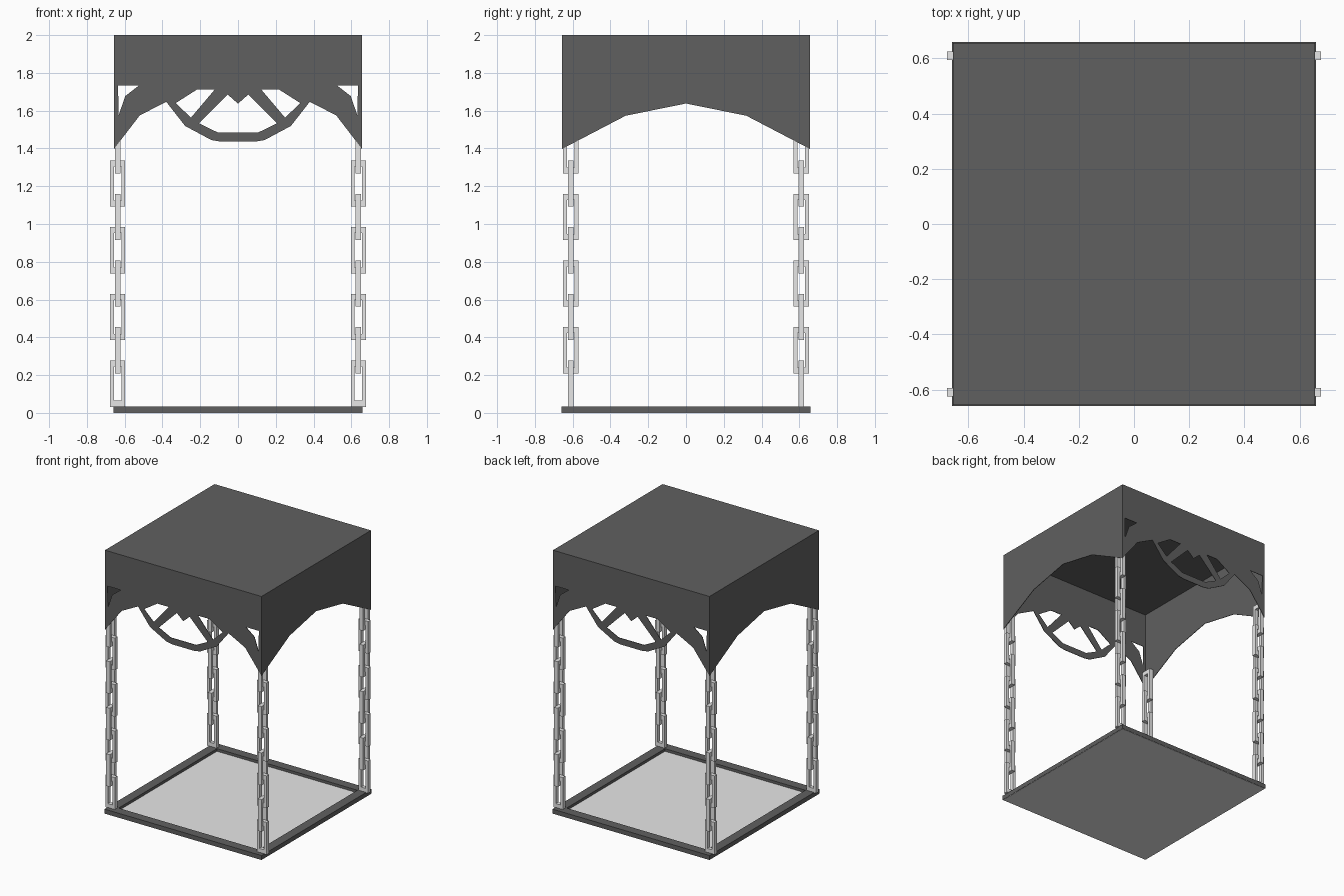
import bpy, bmesh, math
from mathutils import Matrix

cube = bpy.data.objects.get("Cube")
if cube:
    bpy.data.objects.remove(cube, do_unlink=True)


def material(name, value):
    m = bpy.data.materials.new(name)
    m.use_nodes = True
    color = (value, value, value, 1)
    m.diffuse_color = color
    m.node_tree.nodes["Principled BSDF"].inputs["Base Color"].default_value = color
    return m


dark = material("dark grey", 0.117)
light = material("light grey", 0.8)
HALF = 0.657      # half width of the canopy
THIN = 0.002      # half thickness of the panels


def add_object(name, mesh, mat, matrix=Matrix()):
    mesh.materials.clear()
    mesh.materials.append(mat)
    ob = bpy.data.objects.new(name, mesh)
    ob.matrix_world = matrix
    bpy.context.collection.objects.link(ob)
    return ob


def box(name, size, center, mat):
    bm = bmesh.new()
    bmesh.ops.create_cube(bm, size=1, matrix=Matrix.Translation(center) @ Matrix.Diagonal((*size, 1)))
    mesh = bpy.data.meshes.new(name)
    bm.to_mesh(mesh)
    bm.free()
    return add_object(name, mesh, mat)


def flat_shape(name, loops, depth):
    """Mesh of a flat outline with holes, thickened by depth on both sides."""
    curve = bpy.data.curves.new(name, "CURVE")
    curve.dimensions = "2D"
    curve.fill_mode = "BOTH"
    curve.extrude = depth
    for loop in loops:
        spline = curve.splines.new("POLY")
        spline.points.add(len(loop) - 1)
        for p, (x, y) in zip(spline.points, loop):
            p.co = (x, y, 0, 1)
        spline.use_cyclic_u = True
    ob = bpy.data.objects.new(name, curve)
    bpy.context.collection.objects.link(ob)
    mesh = bpy.data.meshes.new_from_object(ob.evaluated_get(bpy.context.evaluated_depsgraph_get()))
    bpy.data.objects.remove(ob)
    bpy.data.curves.remove(curve)
    bm = bmesh.new()
    bm.from_mesh(mesh)
    bmesh.ops.remove_doubles(bm, verts=bm.verts, dist=0.0001)
    bmesh.ops.recalc_face_normals(bm, faces=bm.faces)
    for f in bm.faces:
        f.smooth = False
    bm.to_mesh(mesh)
    bm.free()
    return mesh


def flip(points):
    return [(-x, z) for x, z in reversed(points)]


def mirrored(points):
    """Close a right half, running from the top down, with its left half."""
    return points + [(x, z) for x, z in flip(points) if x != 0]


# Fretwork panel: arched brackets and a spoked half wheel
outline = mirrored([(HALF, 2), (HALF, 1.397), (0.52, 1.575), (0.38, 1.647),
                    (0.28, 1.519), (0.14, 1.444), (0.09, 1.436)])
corner_hole = [(0.635, 1.733), (0.525, 1.733), (0.597, 1.677), (0.632, 1.575)]
side_hole = [(0.33, 1.64), (0.217, 1.712), (0.123, 1.712), (0.249, 1.563)]
middle_hole = mirrored([(0, 1.637), (0.054, 1.685), (0.206, 1.533), (0.106, 1.484)])
fretwork = flat_shape("fretwork_panel", [outline, corner_hole, flip(corner_hole), side_hole,
                                         flip(side_hole), middle_hole], THIN)

# Plain side panel with an arched lower edge
arch = flat_shape("side_panel", [mirrored([(HALF, 2), (HALF, 1.397), (0.32, 1.573), (0, 1.638)])], THIN)

# Canopy: four upright panels under a thin roof
upright = Matrix.Rotation(math.pi / 2, 4, "X")
for name, mesh, turn in (("front_panel", fretwork, 0), ("left_panel", arch, 1),
                         ("back_panel", fretwork, 2), ("right_panel", arch, 3)):
    place = (Matrix.Rotation(turn * math.pi / 2, 4, "Z")
             @ Matrix.Translation((0, -HALF + THIN, 0)) @ upright)
    add_object(name, mesh, dark, place)
box("roof", (2 * HALF, 2 * HALF, 0.004), (0, 0, 1.998), dark)

# Base: light floor, also seen from below, with a raised dark rim on its edge
BASE, RIM, LOW, TALL = 0.66, 0.07, 0.002, 0.035
box("floor", (2 * BASE - 0.004, 2 * BASE - 0.004, 0.015), (0, 0, 0.0075), light)
height, middle_z = TALL - LOW, (TALL + LOW) / 2
for s, y_side, x_side in ((-1, "front", "right"), (1, "back", "left")):
    middle = s * (BASE - RIM / 2)
    box(y_side + "_rim", (2 * BASE, RIM, height), (0, middle, middle_z), dark)
    box(x_side + "_rim", (RIM, 2 * (BASE - RIM), height), (middle, 0, middle_z), dark)

# Chains: rectangular links, every second one turned a quarter
W, H, BAR, END = 0.04, 0.1225, 0.021, 0.032
outer = [(W, H), (W, -H), (-W, -H), (-W, H)]
inner = [(W - BAR, H - END), (W - BAR, END - H), (BAR - W, END - H), (BAR - W, H - END)]
link = flat_shape("chain_link", [outer, inner], 0.015)
for x, x_name in ((-0.637, "right"), (0.637, "left")):
    for y, y_name in ((-0.61, "front"), (0.61, "back")):
        for i in range(8):
            place = (Matrix.Translation((x, y, 0.155 + i * 0.1765))
                     @ Matrix.Rotation((i % 2) * math.pi / 2, 4, "Z") @ upright)
            add_object(f"{y_name}_{x_name}_chain_link_{i + 1}", link, light, place)
